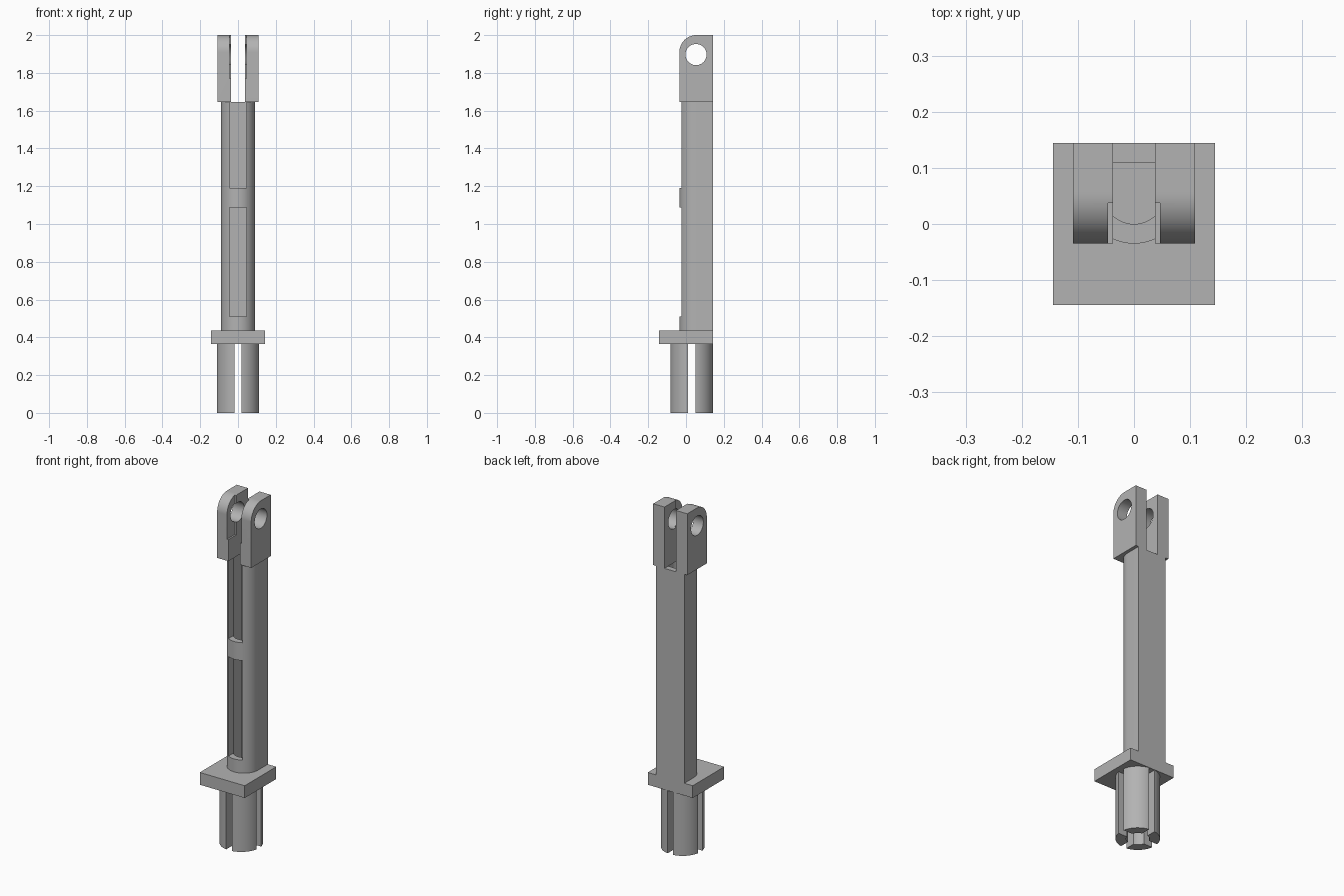
import bpy, bmesh, math
from mathutils import Matrix

if "Cube" in bpy.data.objects:
    bpy.data.objects.remove(bpy.data.objects["Cube"], do_unlink=True)

grey = bpy.data.materials.new("plain grey")
grey.use_nodes = True
grey.diffuse_color = (0.45, 0.45, 0.45, 1)
grey.node_tree.nodes["Principled BSDF"].inputs["Base Color"].default_value = (0.45, 0.45, 0.45, 1)


def arc(cx, cy, r, start, end, steps=24):
    angles = [math.radians(start + (end - start) * i / steps) for i in range(steps + 1)]
    return [(cx + r * math.cos(a), cy + r * math.sin(a)) for a in angles]


def prism(name, outline, low, high, axis="z"):
    """Extrude an outline: (x, y) along z, or (y, z) along x."""
    bm = bmesh.new()
    place = (lambda p: (p[0], p[1], low)) if axis == "z" else (lambda p: (low, p[0], p[1]))
    face = bm.faces.new([bm.verts.new(place(p)) for p in outline])
    top = bmesh.ops.extrude_face_region(bm, geom=[face])["geom"]
    d = high - low
    bmesh.ops.translate(bm, verts=[v for v in top if isinstance(v, bmesh.types.BMVert)],
                        vec=(0, 0, d) if axis == "z" else (d, 0, 0))
    bmesh.ops.recalc_face_normals(bm, faces=bm.faces)
    mesh = bpy.data.meshes.new(name)
    bm.to_mesh(mesh)
    bm.free()
    mesh.materials.append(grey)
    obj = bpy.data.objects.new(name, mesh)
    bpy.context.collection.objects.link(obj)
    return obj


def box(name, x0, x1, y0, y1, z0, z1):
    return prism(name, [(x0, y0), (x1, y0), (x1, y1), (x0, y1)], z0, z1)


def activate(obj):
    bpy.ops.object.select_all(action="DESELECT")
    obj.select_set(True)
    bpy.context.view_layer.objects.active = obj


def cut(obj, *cutters):
    for cutter in cutters:
        mod = obj.modifiers.new("cut", "BOOLEAN")
        mod.operation, mod.solver, mod.object = "DIFFERENCE", "EXACT", cutter
        activate(obj)
        bpy.ops.object.modifier_apply(modifier=mod.name)
        bpy.data.objects.remove(cutter, do_unlink=True)


def smooth(obj):
    activate(obj)
    bpy.ops.object.shade_smooth_by_angle(angle=math.radians(30))


BACK, MID = 0.144, 0.055
PLATE_LOW, PLATE_TOP, SHAFT_TOP = 0.364, 0.435, 1.645

# Square flange plate
box("flange_plate", -0.144, 0.144, -0.144, BACK, PLATE_LOW, PLATE_TOP)


# Hollow shaft: round front, flat back
def u_outline(r, back):
    return [(-r, back)] + arc(0, MID, r, 180, 360) + [(r, back)]


shaft = prism("shaft", u_outline(0.09, BACK), PLATE_TOP, SHAFT_TOP)
cut(shaft,
    prism("bore", u_outline(0.055, 0.11), PLATE_TOP - 0.01, SHAFT_TOP + 0.1),
    box("lower_slot", -0.045, 0.045, -0.2, 0.06, 0.51, 1.087),
    box("upper_slot", -0.045, 0.045, -0.2, 0.06, 1.19, SHAFT_TOP + 0.1))
smooth(shaft)

# Fork prongs with pin holes and a shallow inner recess
prong_outline = ([(-0.035, SHAFT_TOP), (BACK, SHAFT_TOP), (BACK, 2.0)]
                 + arc(MID, 1.91, 0.09, 90, 180))
for side, name in ((1, "left_prong"), (-1, "right_prong")):
    inner, outer = sorted((side * 0.037, side * 0.109))
    prong = prism(name, prong_outline, inner, outer, "x")
    cut(prong,
        prism("pin_hole", arc(0.053, 1.897, 0.056, 0, 352.5, 47), -0.3, 0.3, "x"),
        box("recess", -0.046, 0.046, -0.2, 0.037, 1.77, 2.1))
    smooth(prong)

# Split tubular plug below the plate
PLUG_Y = 0.03
plug = prism("split_plug", arc(0, PLUG_Y, 0.114, 0, 354.375, 63), 0, PLATE_LOW)
cut(plug,
    prism("plug_bore", arc(0, PLUG_Y, 0.06, 0, 352.5, 47), -0.1, PLATE_LOW + 0.1),
    box("slit_along", -0.018, 0.018, -0.3, 0.3, -0.1, PLATE_LOW + 0.1),
    box("slit_across", -0.3, 0.3, PLUG_Y - 0.019, PLUG_Y + 0.021, -0.1, PLATE_LOW + 0.1))
smooth(plug)
